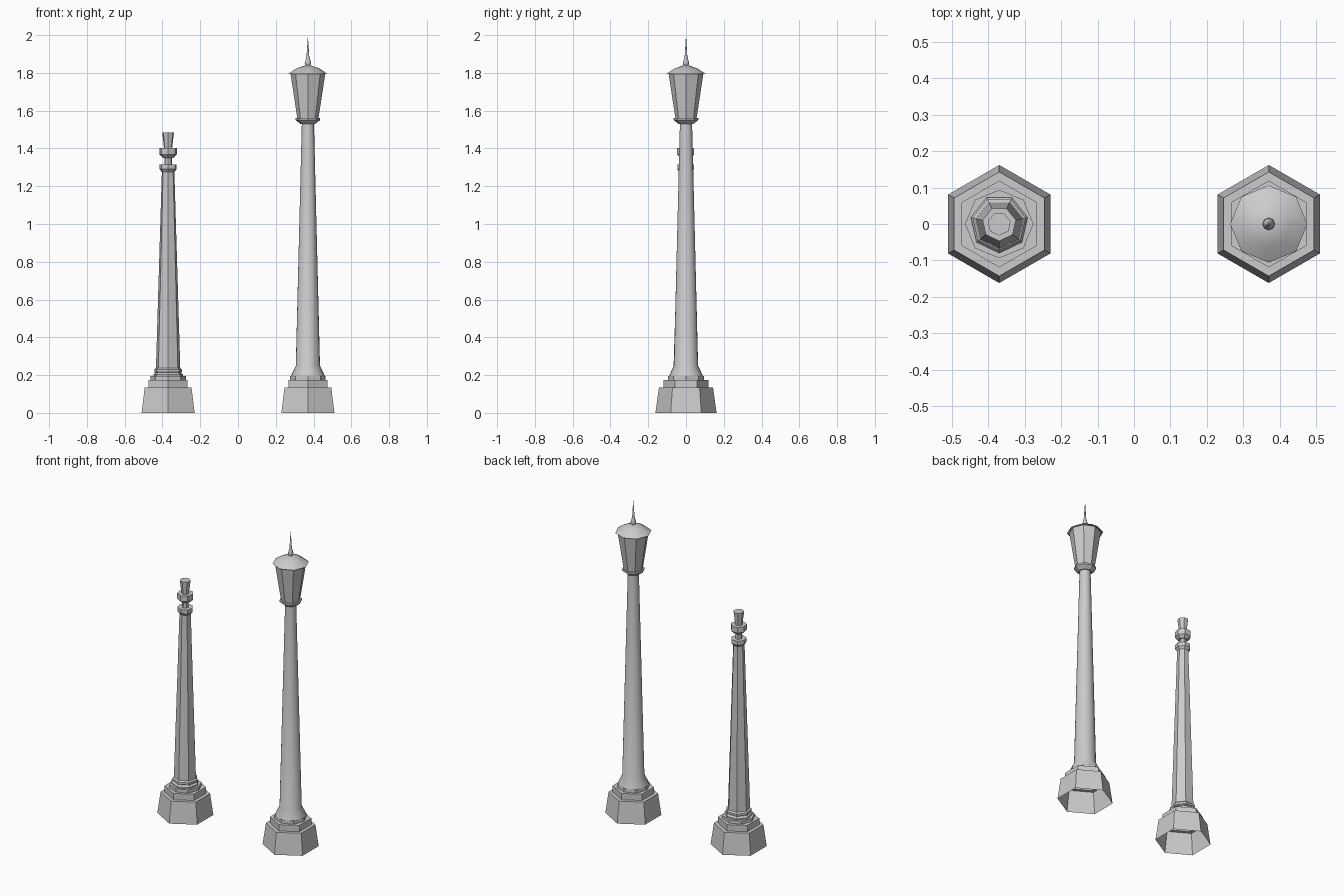
import bpy, bmesh, math

if "Cube" in bpy.data.objects:
    bpy.data.objects.remove(bpy.data.objects["Cube"])

X = 0.37


def lathe(name, x, sides, profile, start=-90.0, cap_top=False, cap_bottom=False, smooth=None):
    """Faceted turned part: rings of (radius, z) joined by quads."""
    bm = bmesh.new()
    rings = []
    for r, z in profile:
        if r == 0:
            rings.append([bm.verts.new((0, 0, z))])
            continue
        angles = [math.radians(start) + math.tau * i / sides for i in range(sides)]
        rings.append([bm.verts.new((r * math.cos(a), r * math.sin(a), z)) for a in angles])
    for low, high in zip(rings, rings[1:]):
        for i in range(sides):
            j = (i + 1) % sides
            if len(high) == 1:
                bm.faces.new((low[i], low[j], high[0]))
            else:
                bm.faces.new((low[i], low[j], high[j], high[i]))
    if cap_top:
        bm.faces.new(rings[-1])
    if cap_bottom:
        bm.faces.new(rings[0][::-1])
    mesh = bpy.data.meshes.new(name)
    bm.to_mesh(mesh)
    bm.free()
    obj = bpy.data.objects.new(name, mesh)
    obj.location.x = x
    bpy.context.collection.objects.link(obj)
    if smooth:
        bpy.ops.object.select_all(action='DESELECT')
        obj.select_set(True)
        bpy.context.view_layer.objects.active = obj
        bpy.ops.object.shade_smooth_by_angle(angle=math.radians(smooth))
    return obj


# Hollow stepped hexagonal bases, open underneath
for side, x in (("left", -X), ("right", X)):
    lathe(f"{side}_base", x, 6,
          [(0.162, 0), (0.143, 0.135), (0.119, 0.135), (0.119, 0.175)], cap_top=True)

# Left post: octagonal plinth and seven-sided shaft
lathe("post_plinth", -X, 8, [(0.094, 0.175), (0.094, 0.195)], cap_top=True)
lathe("post_shaft", -X, 7,
      [(0.08, 0.195), (0.08, 0.202), (0.07, 0.213), (0.075, 0.217), (0.075, 0.23),
       (0.066, 0.238), (0.034, 1.275), (0.046, 1.29), (0.046, 1.315)], cap_top=True)

# Left post top: neck, cup and flared finial
lathe("post_finial", -X, 7,
      [(0.02, 1.315), (0.02, 1.35), (0.028, 1.35), (0.047, 1.368), (0.047, 1.403),
       (0.022, 1.403), (0.032, 1.485)], cap_top=True)

# Right lamp post: octagonal plinth and round tapered shaft
lathe("lamp_plinth", X, 8, [(0.094, 0.175), (0.094, 0.195)], cap_top=True)
lathe("lamp_shaft", X, 24,
      [(0.088, 0.195), (0.086, 0.204), (0.064, 0.25), (0.032, 1.54)], smooth=30)

# Lantern holder and flared octagonal body
lathe("lantern_holder", X, 8, [(0.04, 1.53), (0.065, 1.55), (0.065, 1.56)],
      cap_top=True, cap_bottom=True)
lathe("lantern_body", X, 8, [(0.056, 1.56), (0.092, 1.795)], cap_top=True)

# Shallow roof shell and spire
lathe("lantern_roof", X, 8, [(0.106, 1.793), (0.06, 1.824), (0.0, 1.845)], smooth=50)
lathe("lantern_spire", X, 8,
      [(0.011, 1.838), (0.017, 1.85), (0.013, 1.865), (0.007, 1.89), (0.0, 2.0)], smooth=50)
